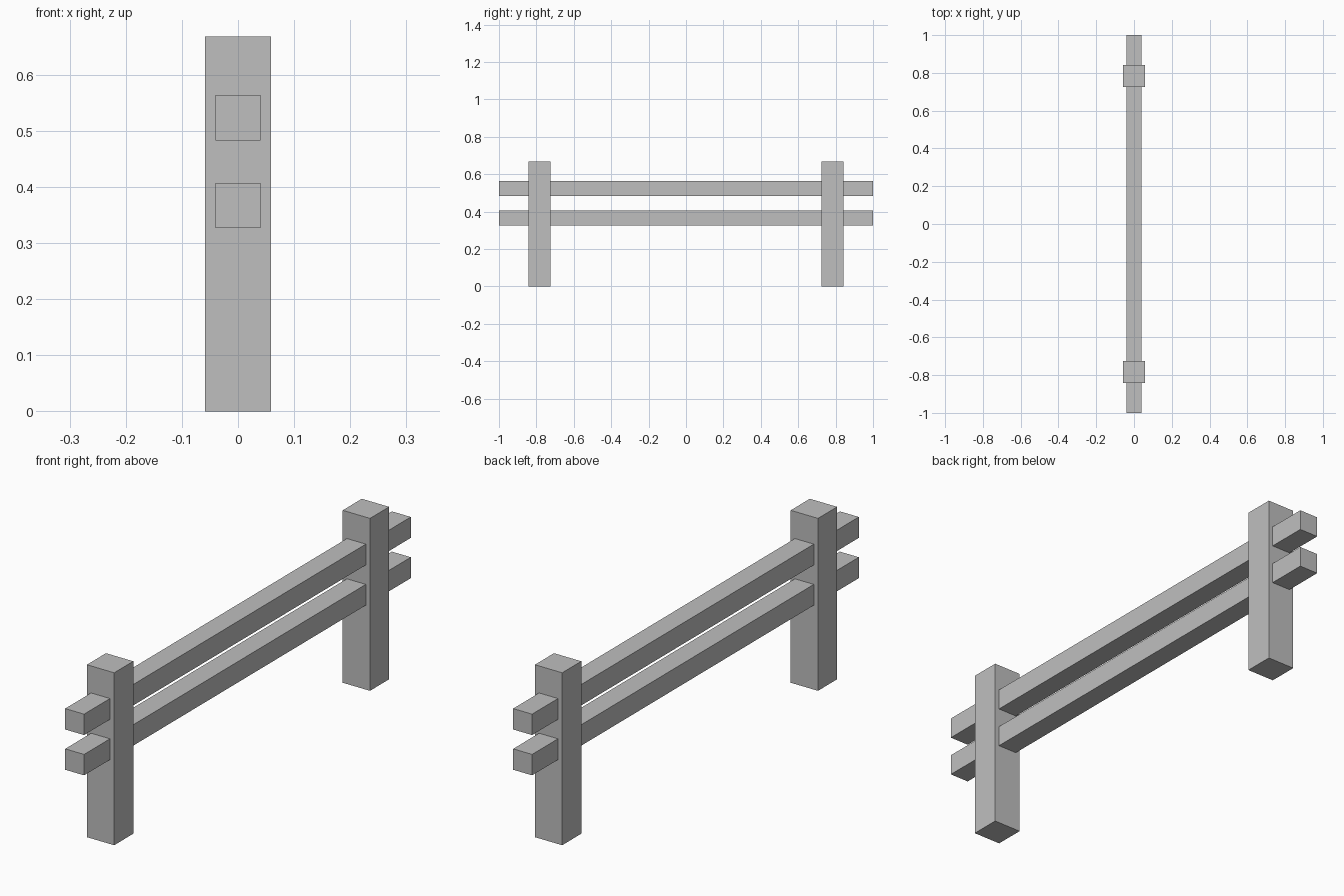
import bpy

cube = bpy.data.objects.get("Cube")
if cube:
    bpy.data.objects.remove(cube, do_unlink=True)

# Single plain grey
grey = bpy.data.materials.new("plain_grey")
grey.use_nodes = True
colour = (0.52, 0.52, 0.52, 1)
grey.diffuse_color = colour
grey.node_tree.nodes["Principled BSDF"].inputs["Base Color"].default_value = colour


def box(name, size, centre):
    """Add a flat-faced box with its size baked into the mesh."""
    bpy.ops.mesh.primitive_cube_add(size=1, location=centre)
    obj = bpy.context.object
    obj.name = name
    obj.scale = size
    bpy.ops.object.transform_apply(location=False, rotation=False, scale=True)
    obj.data.materials.append(grey)
    return obj


# Square posts, standing on the ground
POST_WIDTH, POST_HEIGHT, POST_Y = 0.117, 0.668, 0.783
for name, side in (("front_post", -1), ("back_post", 1)):
    box(name, (POST_WIDTH, POST_WIDTH, POST_HEIGHT), (0, side * POST_Y, POST_HEIGHT / 2))

# Rails running through both posts
RAIL_WIDTH, RAIL_LENGTH = 0.081, 2
for name, z in (("lower_rail", 0.367), ("upper_rail", 0.523)):
    box(name, (RAIL_WIDTH, RAIL_LENGTH, RAIL_WIDTH), (0, 0, z))
